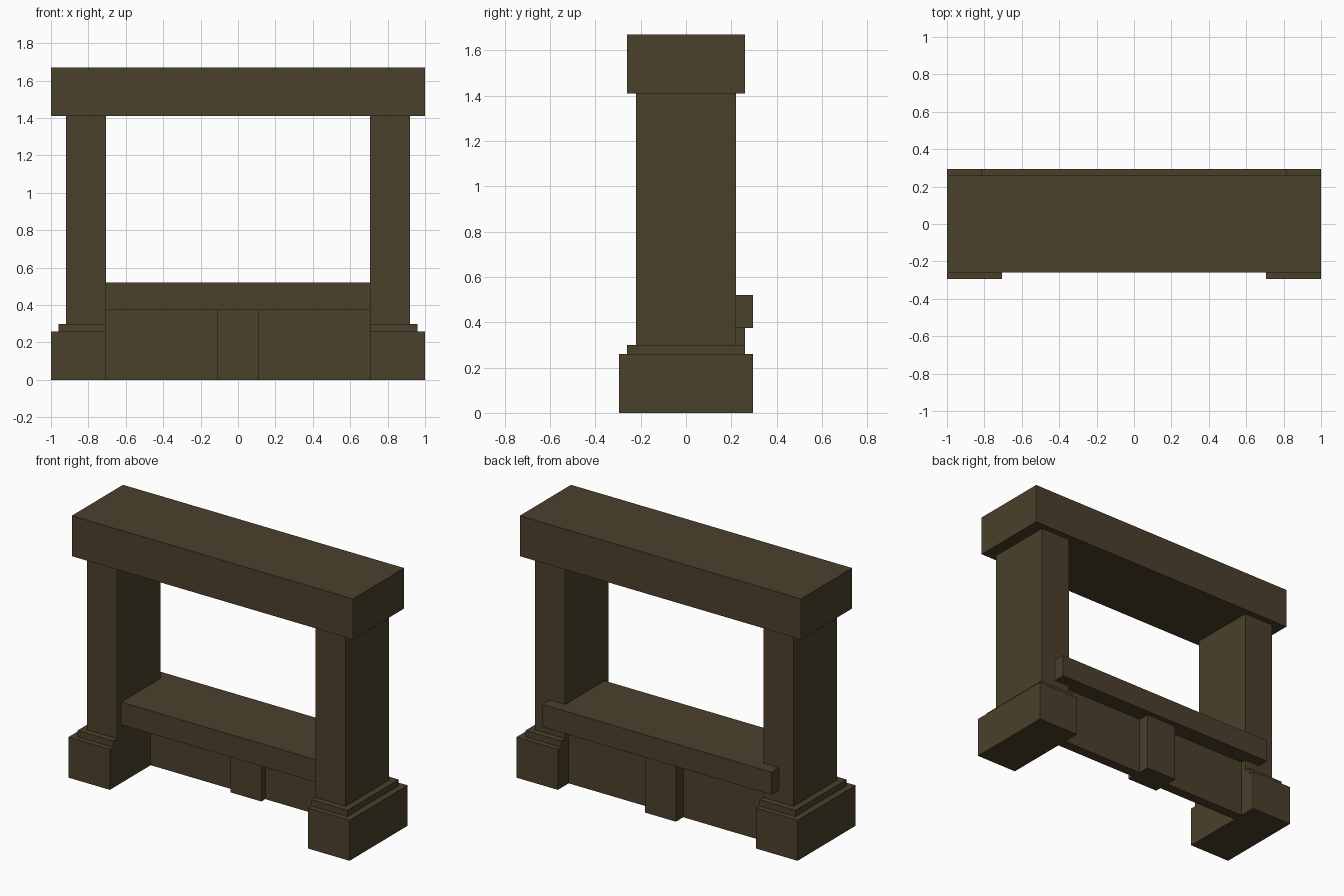
import bpy
import bmesh

default = bpy.data.objects.get("Cube")
if default:
    bpy.data.objects.remove(default, do_unlink=True)

# Single dark brown timber colour
COLOUR = (0.07, 0.052, 0.025, 1.0)
wood = bpy.data.materials.new("dark_brown_wood")
wood.use_nodes = True
wood.diffuse_color = COLOUR
bsdf = wood.node_tree.nodes["Principled BSDF"]
bsdf.inputs["Base Color"].default_value = COLOUR
bsdf.inputs["Roughness"].default_value = 0.8


def block(name, xs, ys, zs):
    """Box spanning the given (min, max) ranges."""
    bm = bmesh.new()
    bmesh.ops.create_cube(bm, size=1)
    for v in bm.verts:
        v.co = [r[0] if c < 0 else r[1] for c, r in zip(v.co, (xs, ys, zs))]
    mesh = bpy.data.meshes.new(name)
    bm.to_mesh(mesh)
    bm.free()
    mesh.materials.append(wood)
    obj = bpy.data.objects.new(name, mesh)
    bpy.context.collection.objects.link(obj)
    return obj


INNER = 0.705      # half width of the opening
BASE_TOP, STEP_TOP = 0.26, 0.3
SILL_BOTTOM, SILL_TOP = 0.375, 0.52
BEAM_BOTTOM, BEAM_TOP = 1.41, 1.67

# Side supports: stepped foot and post, mirrored left and right
for side, sign in (("left", 1), ("right", -1)):
    for part, outer, depth, zs in (
        ("base", 1.0, 0.295, (0, BASE_TOP)),
        ("base_step", 0.96, 0.26, (BASE_TOP, STEP_TOP)),
        ("post", 0.92, 0.22, (STEP_TOP, BEAM_BOTTOM)),
    ):
        xs = sorted((sign * INNER, sign * outer))
        block(f"{side}_{part}", xs, (-depth, depth), zs)

# Heavy top beam
block("top_beam", (-1, 1), (-0.26, 0.26), (BEAM_BOTTOM, BEAM_TOP))

# Sill overhanging at the back and lapping over the posts there
block("sill", (-INNER, INNER), (-0.18, 0.22), (SILL_BOTTOM, SILL_TOP))
block("sill_back_ledge", (-0.815, 0.815), (0.22, 0.295), (SILL_BOTTOM, SILL_TOP))

# Thin panel under the sill with a thicker central pier
block("lower_panel", (-INNER, INNER), (0.12, 0.185), (0, SILL_BOTTOM))
block("centre_pier", (-0.11, 0.11), (0.08, 0.26), (0, SILL_BOTTOM))
